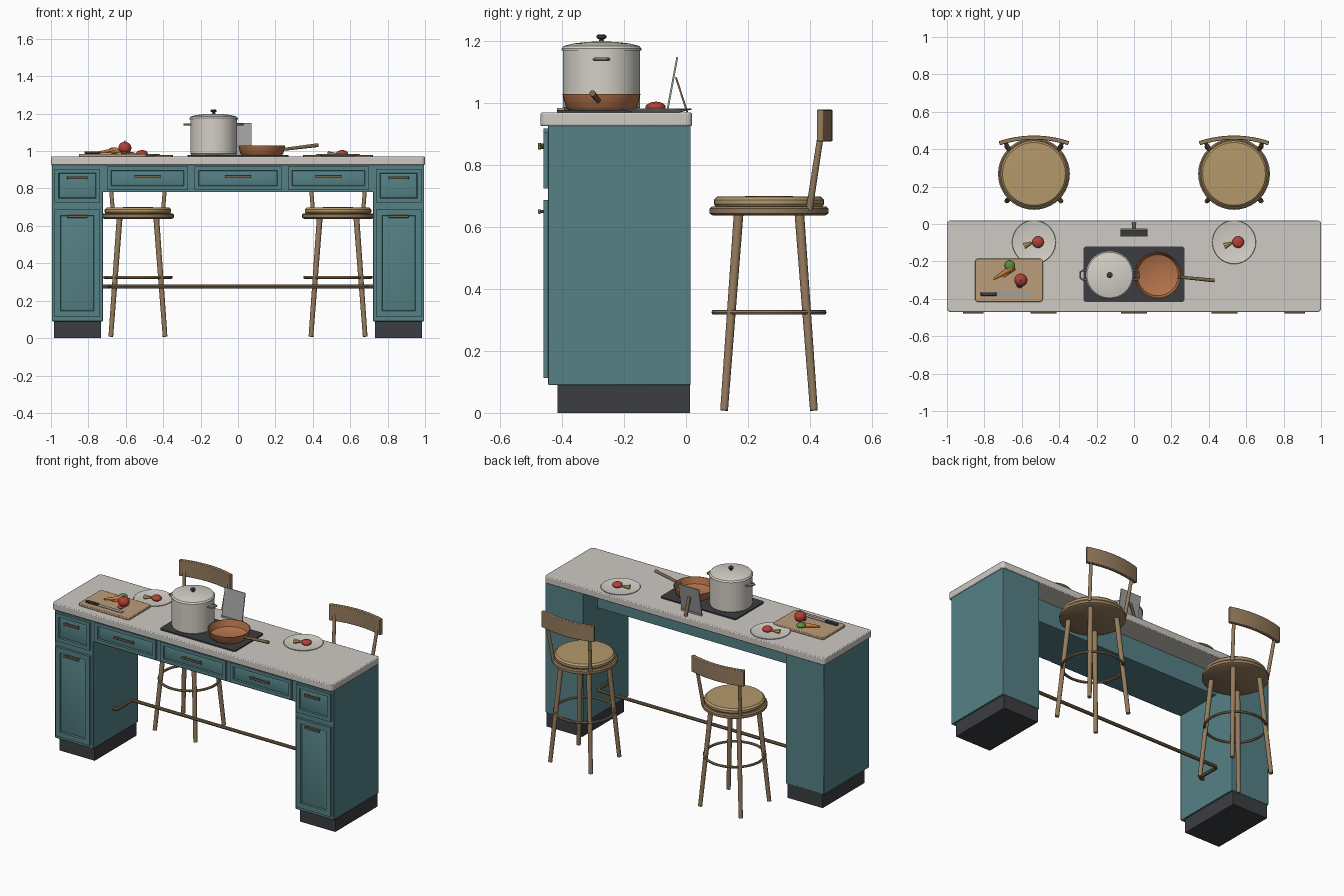
import bpy, bmesh, math
from mathutils import Vector

if "Cube" in bpy.data.objects:
    bpy.data.objects.remove(bpy.data.objects["Cube"])

def mat(name, r, g, b):
    m = bpy.data.materials.new(name)
    m.diffuse_color = (r, g, b, 1)
    m.use_nodes = True
    m.node_tree.nodes["Principled BSDF"].inputs["Base Color"].default_value = m.diffuse_color
    return m

TEAL = mat("teal_paint", 0.09, 0.22, 0.235)
STONE = mat("stone", 0.62, 0.59, 0.55)
DARK = mat("dark", 0.045, 0.047, 0.052)
WOOD = mat("wood", 0.30, 0.20, 0.11)
SEAT = mat("seat_wood", 0.46, 0.32, 0.15)
BOARD = mat("board_wood", 0.50, 0.34, 0.20)
BRONZE = mat("bronze", 0.19, 0.13, 0.07)
COPPER = mat("copper", 0.45, 0.17, 0.07)
ENAMEL = mat("enamel", 0.66, 0.63, 0.57)
STEEL = mat("steel", 0.35, 0.35, 0.35)
RED = mat("red", 0.45, 0.05, 0.04)
GREEN = mat("green", 0.10, 0.28, 0.05)
ORANGE = mat("orange", 0.65, 0.22, 0.04)
YELLOW = mat("yellow", 0.60, 0.42, 0.12)

def finish(name, bm, m, loc=(0, 0, 0), angle=35):
    bmesh.ops.recalc_face_normals(bm, faces=bm.faces)
    me = bpy.data.meshes.new(name)
    for f in bm.faces:
        f.smooth = True
    bm.to_mesh(me)
    bm.free()
    me.set_sharp_from_angle(angle=math.radians(angle))
    me.materials.append(m)
    o = bpy.data.objects.new(name, me)
    o.location = loc
    bpy.context.collection.objects.link(o)
    return o

def box_bm(lo, hi):
    bm = bmesh.new()
    bmesh.ops.create_cube(bm, size=1)
    for v in bm.verts:
        v.co = [(a + b) / 2 + c * (b - a) for a, b, c in zip(lo, hi, v.co)]
    return bm

def box(name, lo, hi, m, bevel=0.0, corner=0.0):
    bm = box_bm(lo, hi)
    if corner:  # round the upright corners only
        es = [e for e in bm.edges if abs(e.verts[0].co.z - e.verts[1].co.z) > 1e-4]
        bmesh.ops.bevel(bm, geom=es, offset=corner, segments=5, affect='EDGES', profile=0.5)
    o = finish(name, bm, m)
    if bevel:
        b = o.modifiers.new("bevel", 'BEVEL')
        b.width, b.segments, b.limit_method = bevel, 2, 'ANGLE'
    return o

def panel(name, x0, x1, z0, z1, frame):
    """Framed front with a recessed centre."""
    bm = box_bm((x0, -0.46, z0), (x1, -0.44, z1))
    f = [min(bm.faces, key=lambda f: f.calc_center_median().y)]
    bmesh.ops.inset_region(bm, faces=f, thickness=frame, depth=0)
    bmesh.ops.inset_region(bm, faces=f, thickness=0.005, depth=-0.008)
    bmesh.ops.inset_region(bm, faces=f, thickness=0.012, depth=0.003)
    finish(name, bm, TEAL, angle=20)

def handle(name, x, z, w):
    box(name, (x - w/2, -0.478, z - 0.007), (x + w/2, -0.468, z + 0.007), BRONZE, 0.003)
    for s in (-1, 1):
        rod(name + "_post", (x + s*w*0.38, -0.47, z), (x + s*w*0.38, -0.45, z), 0.005, 0.005, BRONZE, 8)

def rod(name, a, b, r1, r2, m, n=16):
    a, b = Vector(a), Vector(b)
    bm = bmesh.new()
    bmesh.ops.create_cone(bm, cap_ends=True, segments=n, radius1=r1, radius2=r2, depth=(b - a).length)
    bmesh.ops.rotate(bm, verts=bm.verts, matrix=(b - a).to_track_quat('Z', 'Y').to_matrix())
    return finish(name, bm, m, (a + b) / 2)

def lathe(name, prof, m, loc, n=40):
    bm = bmesh.new()
    vs = [bm.verts.new((r, 0, z)) for r, z in prof]
    es = [bm.edges.new(p) for p in zip(vs, vs[1:])]
    bmesh.ops.spin(bm, geom=vs + es, axis=(0, 0, 1), cent=(0, 0, 0), angle=2*math.pi, steps=n)
    bmesh.ops.remove_doubles(bm, verts=bm.verts, dist=1e-5)
    return finish(name, bm, m, loc)

def ball(name, loc, r, m, sz=1.0):
    bm = bmesh.new()
    bmesh.ops.create_uvsphere(bm, u_segments=20, v_segments=12, radius=r)
    o = finish(name, bm, m, loc)
    o.scale.z = sz
    return o

def tube(name, pts, r, m, cyclic=False):
    cu = bpy.data.curves.new(name, 'CURVE')
    cu.dimensions, cu.bevel_depth, cu.bevel_resolution, cu.use_fill_caps = '3D', r, 2, True
    sp = cu.splines.new('POLY')
    sp.points.add(len(pts) - 1)
    for p, c in zip(sp.points, pts):
        p.co = (*c, 1)
    sp.use_cyclic_u = cyclic
    tmp = bpy.data.objects.new(name + "_path", cu)
    bm = bmesh.new()
    bm.from_mesh(bpy.data.meshes.new_from_object(tmp))
    bpy.data.objects.remove(tmp)
    return finish(name, bm, m)

# Island body
box("countertop", (-1, -0.47, 0.926), (1, 0.02, 0.97), STONE, 0.005, 0.02)
box("apron", (-0.73, -0.445, 0.782), (0.73, -0.13, 0.927), TEAL)
for s, side in ((-1, "left"), (1, "right")):
    xa, xb = sorted((s*0.722, s*0.995))
    box(side + "_cabinet", (xa, -0.445, 0.09), (xb, 0.015, 0.927), TEAL, 0.003)
    box(side + "_plinth", (xa + 0.01, -0.415, 0), (xb - 0.01, 0.013, 0.092), DARK)
    c = s*0.859
    panel(side + "_cabinet_drawer", c - 0.122, c + 0.122, 0.725, 0.905, 0.032)
    panel(side + "_cabinet_door", c - 0.122, c + 0.122, 0.112, 0.688, 0.045)
    handle(side + "_drawer_handle", c, 0.857, 0.11)
    handle(side + "_door_handle", c, 0.65, 0.11)
for i, (x, w) in enumerate(((-0.484, 0.435), (0, 0.465), (0.484, 0.435))):
    panel("centre_drawer_%d" % i, x - w/2, x + w/2, 0.792, 0.918, 0.03)
    handle("centre_drawer_handle_%d" % i, x, 0.865, 0.14)

# Foot rail returning into the cabinet sides
half = [(0.725, -0.24), (0.70, -0.24), (0.695, -0.235), (0.695, -0.10), (0.68, -0.085)]
rail = [(-x, y, 0.275) for x, y in half] + [(x, y, 0.275) for x, y in reversed(half)]
tube("foot_rail", rail, 0.011, BRONZE)

# Hob, pot and pan
box("hob", (-0.27, -0.417, 0.969), (0.27, -0.12, 0.978), DARK, 0, 0.015)
P = (-0.13, -0.273, 0.978)
lathe("pot", [(0, 0), (0.118, 0), (0.125, 0.008), (0.125, 0.192), (0.118, 0.192), (0.118, 0.01), (0, 0.01)], ENAMEL, P)
lathe("pot_lid", [(0, 0.192), (0.129, 0.192), (0.129, 0.198), (0.122, 0.207), (0.09, 0.215),
                  (0.045, 0.220), (0, 0.222)], ENAMEL, P)
lathe("lid_knob", [(0, 0.218), (0.008, 0.218), (0.007, 0.228), (0.016, 0.233), (0.016, 0.240),
                   (0.010, 0.244), (0, 0.244)], DARK, P, 20)
for s in (-1, 1):
    pts = [(P[0] + s*dx, P[1] + dy, 1.142) for dx, dy in
           ((0.118, -0.024), (0.145, -0.024), (0.158, -0.015), (0.158, 0.015), (0.145, 0.024), (0.118, 0.024))]
    tube("pot_handle", pts, 0.005, STEEL)
lathe("pan", [(0, 0), (0.105, 0), (0.115, 0.010), (0.126, 0.052), (0.122, 0.052), (0.110, 0.012),
              (0.10, 0.006), (0, 0.006)], COPPER, (0.127, -0.273, 0.978))
rod("pan_handle", (0.235, -0.283, 1.008), (0.43, -0.302, 1.032), 0.008, 0.010, BRONZE)

# Cutting board with vegetables and knife
box("cutting_board", (-0.85, -0.417, 0.97), (-0.487, -0.185, 0.985), BOARD, 0.003, 0.018)
ball("tomato", (-0.605, -0.30, 1.017), 0.035, RED, 0.92)
rod("tomato_stem", (-0.605, -0.30, 1.045), (-0.605, -0.30, 1.057), 0.004, 0.003, GREEN, 8)
rod("carrot", (-0.75, -0.295, 0.992), (-0.65, -0.232, 1.002), 0.005, 0.017, ORANGE)
rod("small_carrot", (-0.70, -0.285, 0.990), (-0.64, -0.235, 0.998), 0.004, 0.012, ORANGE)
ball("greens", (-0.665, -0.222, 1.005), 0.027, GREEN, 0.55)
ball("tomato_half", (-0.61, -0.325, 0.99), 0.018, RED, 0.5)
box("knife_handle", (-0.82, -0.385, 0.985), (-0.735, -0.365, 0.998), DARK, 0.003)
box("knife_blade", (-0.735, -0.388, 0.988), (-0.56, -0.364, 0.991), STEEL)

# Recipe stand
stand = box("stand_board", (-0.073, -0.003, 0), (0.073, 0.003, 0.175), STEEL)
stand.location = (0, -0.06, 0.977)
stand.rotation_euler.x = -math.radians(10.5)
box("stand_lip", (-0.073, -0.066, 0.97), (0.073, -0.052, 0.98), STEEL)
strut = box("stand_strut", (-0.011, -0.003, 0), (0.011, 0.003, 0.118), BRONZE)
strut.location = (0, 0.004, 0.971)
strut.rotation_euler.x = math.radians(18)

def arc_back(name, x, y):
    """Curved backrest swept along a shallow bow."""
    bm = bmesh.new()
    rings = []
    for i in range(17):
        t = i/8 - 1
        cx, cy = x + 0.185*t, y + 0.194 - 0.03*t*t
        n = Vector((0.06*t/0.185, 1, 0)).normalized()*0.011
        rings.append([bm.verts.new((cx + k*n.x, cy + k*n.y, z)) for k, z in
                      ((-1, 0.877), (1, 0.877), (1, 0.979), (-1, 0.979))])
    for a, b in zip(rings, rings[1:]):
        for k in range(4):
            bm.faces.new((a[k], a[(k+1) % 4], b[(k+1) % 4], b[k]))
    bm.faces.new(rings[0])
    bm.faces.new(rings[-1])
    o = finish(name, bm, WOOD)
    b = o.modifiers.new("bevel", 'BEVEL')
    b.width, b.segments, b.limit_method = 0.003, 2, 'ANGLE'

# Stools and the place settings in front of them
for sx, side in ((-1, "left"), (1, "right")):
    x, y = sx*0.535, 0.268
    lathe(side + "_stool_seat", [(0, 0.638), (0.182, 0.638), (0.192, 0.644), (0.192, 0.660), (0.184, 0.667),
                                 (0, 0.667)], WOOD, (x, y, 0))
    lathe(side + "_stool_cushion", [(0, 0.666), (0.172, 0.666), (0.178, 0.674), (0.178, 0.688), (0.168, 0.698),
                                    (0, 0.701)], SEAT, (x, y, 0))
    for a in (-1, 1):
        for b in (-1, 1):
            rod(side + "_stool_leg", (x + a*0.145, y + b*0.145, 0.008), (x + a*0.098, y + b*0.098, 0.645),
                0.0125, 0.0155, WOOD)
        rod(side + "_back_post", (x + a*0.132, y + 0.13, 0.655), (x + a*0.155, y + 0.172, 0.93), 0.011, 0.010, WOOD)
    ring = [(x + 0.178*math.cos(k*math.pi/20), y + 0.178*math.sin(k*math.pi/20), 0.325) for k in range(40)]
    tube(side + "_foot_ring", ring, 0.008, WOOD, True)
    arc_back(side + "_backrest", x, y)
    lathe(side + "_plate", [(0, 0), (0.075, 0), (0.117, 0.010), (0.115, 0.013), (0.075, 0.005), (0, 0.005)],
          ENAMEL, (x, -0.097, 0.97))
    ball(side + "_plate_tomato", (x + 0.022, -0.097, 0.988), 0.031, RED, 0.55)
    rod(side + "_plate_wedge", (x - 0.052, -0.118, 0.983), (x - 0.005, -0.098, 0.985), 0.016, 0.004, YELLOW, 8)
